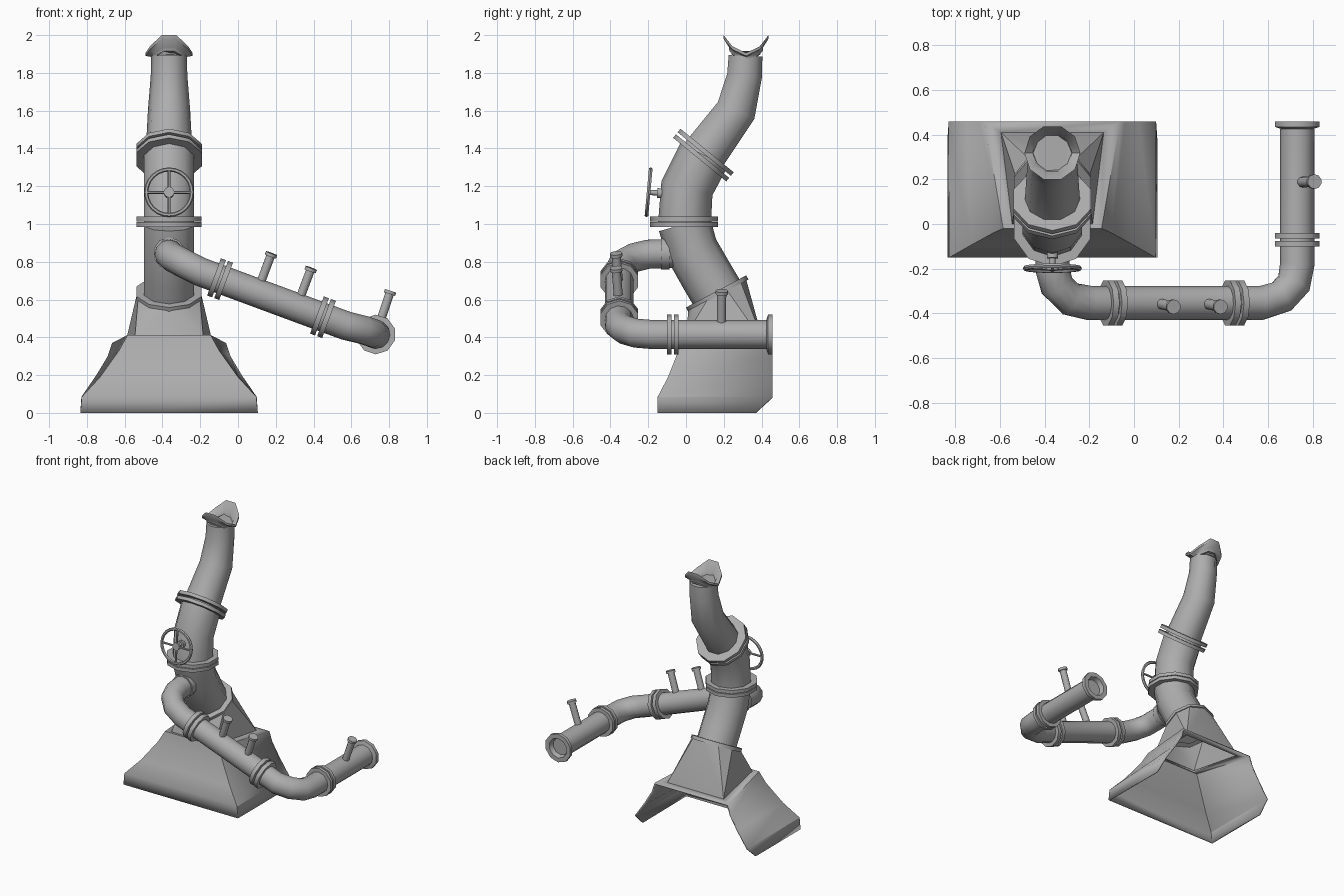
import bpy, bmesh, math
from mathutils import Vector as V

if "Cube" in bpy.data.objects:
    bpy.data.objects.remove(bpy.data.objects["Cube"], do_unlink=True)

metal = bpy.data.materials.new("grey_metal")
metal.use_nodes = True
GREY = (0.42, 0.42, 0.42, 1)
metal.diffuse_color = GREY
metal.node_tree.nodes["Principled BSDF"].inputs["Base Color"].default_value = GREY
CX = -0.365      # axis of the main stack
SIDES = 10


def finish(name, bm, angle=40):
    bmesh.ops.recalc_face_normals(bm, faces=bm.faces)
    me = bpy.data.meshes.new(name)
    bm.to_mesh(me)
    bm.free()
    ob = bpy.data.objects.new(name, me)
    bpy.context.collection.objects.link(ob)
    me.materials.append(metal)
    bpy.ops.object.select_all(action='DESELECT')
    bpy.context.view_layer.objects.active = ob
    ob.select_set(True)
    bpy.ops.object.shade_smooth_by_angle(angle=math.radians(angle))
    return ob


def loft(name, rings, caps=True, loop=False, angle=40):
    bm = bmesh.new()
    vs = [[bm.verts.new(p) for p in r] for r in rings]
    n = len(vs[0])
    pairs = list(zip(vs, vs[1:])) + ([(vs[-1], vs[0])] if loop else [])
    for a, b in pairs:
        for i in range(n):
            j = (i + 1) % n
            bm.faces.new((a[i], a[j], b[j], b[i]))
    if caps and not loop:
        bm.faces.new(vs[0])
        bm.faces.new(vs[-1])
    return finish(name, bm, angle)


def ring(c, t, r, u=V((1, 0, 0)), turn=90, n=SIDES):
    t = V(t).normalized()
    u = (u - t * u.dot(t)).normalized()
    v = t.cross(u)
    angs = [math.radians(turn) + math.tau * i / n for i in range(n)]
    return [V(c) + (u * math.cos(a) + v * math.sin(a)) * r for a in angs]


def tube(name, path, radii, u=V((1, 0, 0)), turn=90, n=SIDES):
    path = [V(p) for p in path]
    if not isinstance(radii, list):
        radii = [radii] * len(path)
    rings = []
    for i, p in enumerate(path):
        a, b = path[max(i - 1, 0)], path[min(i + 1, len(path) - 1)]
        t = V((0, 0, 0))
        if i > 0:
            t += (p - a).normalized()
        if i < len(path) - 1:
            t += (b - p).normalized()
        t.normalize()
        u = (u - t * u.dot(t)).normalized()   # carry the frame along the path
        rings.append(ring(p, t, radii[i], u, turn, n))
    return loft(name, rings)


def disc(name, c, t, r, thick, u=V((1, 0, 0)), n=SIDES):
    h = V(t).normalized() * thick / 2
    return loft(name, [ring(V(c) + h * s, t, r, u, 90, n) for s in (-1, 1)])


def flange_pair(name, c, t, r, thick, gap, u=V((1, 0, 0))):
    t = V(t).normalized()
    for s, side in ((-1, "lower"), (1, "upper")):
        disc(f"{name}_{side}", V(c) + t * s * (thick + gap) / 2, t, r, thick, u)


# Base: three sloping walls, open at the back and below
levels = [  # z, front half width, front y, back half width, back y, back z
    (0.0, 0.47, -0.15, 0.47, 0.37, 0.0),
    (0.085, 0.462, -0.15, 0.464, 0.458, 0.085),
    (0.19, 0.365, -0.095, 0.385, 0.458, 0.2),
    (0.33, 0.265, -0.04, 0.325, 0.458, 0.3),
    (0.412, 0.22, -0.02, 0.302, 0.458, 0.37)]
bm = bmesh.new()
rows = [[bm.verts.new((CX + x, y, z)) for x, y, z in
         ((-bw, by, bz), (-fw, fy, fz), (fw, fy, fz), (bw, by, bz))]
        for fz, fw, fy, bw, by, bz in levels]
for a, b in zip(rows, rows[1:]):
    for i in range(3):
        bm.faces.new((a[i], a[i + 1], b[i + 1], b[i]))
# Top plate with an opening under the hood
foot = [V((CX + x, y, z)) for x, y, z in
        ((-0.23, 0.41, 0.374), (-0.18, 0.0, 0.411), (0.18, 0.0, 0.411), (0.23, 0.41, 0.374))]
hole = [bm.verts.new(p) for p in foot]
for i in range(4):
    j = (i + 1) % 4
    bm.faces.new((rows[-1][i], rows[-1][j], hole[j], hole[i]))
base = finish("base_skirt", bm, 30)
wall = base.modifiers.new("wall", 'SOLIDIFY')
wall.thickness = 0.012
wall.offset = -1

# Hood: square foot to tilted round neck
neck_c, neck_t = V((CX, 0.165, 0.632)), V((0, -0.47, 0.88))
bm = bmesh.new()
low = [bm.verts.new(p) for p in foot]
top = [bm.verts.new(p) for p in ring(neck_c, neck_t, 0.172)]
bmesh.ops.convex_hull(bm, input=low + top)
ends = [f for f in bm.faces if all(v in low for v in f.verts) or all(v in top for v in f.verts)]
bmesh.ops.delete(bm, geom=ends, context='FACES_ONLY')
finish("hood", bm, 35)
disc("hood_collar", neck_c, neck_t, 0.181, 0.025)

# Main stack in three bent sections
def stack(pts):
    return [(CX, y, z) for y, z in pts]

tube("lower_stack", stack([(0.175, 0.615), (0.11, 0.725), (0.03, 0.865), (-0.008, 1.0)]), 0.14)
flange_pair("stack_flange", (CX, -0.01, 1.012), (0, 0, 1), 0.18, 0.025, 0.005)
tube("middle_stack", stack([(-0.008, 1.0), (0.005, 1.19), (0.095, 1.365)]), 0.14)
flange_pair("tilted_flange", (CX, 0.092, 1.365), (0, 0.63, 0.77), 0.182, 0.024, 0.014)
tube("upper_stack", stack([(0.085, 1.355), (0.265, 1.6), (0.31, 1.785), (0.315, 1.89)]),
     [0.125, 0.112, 0.097, 0.094], turn=0)

# Flared saddle-shaped mouth
def mouth_ring(r, z, rise):
    return [V((p.x, p.y, z + rise * ((p.y - 0.318) / r) ** 2))
            for p in ring((CX, 0.318, z), (0, 0, 1), r, turn=0)]

loft("stack_mouth", [mouth_ring(*a) for a in (
    (0.093, 1.87, 0.05), (0.095, 1.885, 0.055), (0.125, 1.89, 0.1),
    (0.125, 1.905, 0.105), (0.088, 1.895, 0.055), (0.08, 1.87, 0.03))])

# Hand wheel on the middle stack
wc, wt = V((CX, -0.198, 1.168)), V((0, -0.995, 0.09)).normalized()
rim = []
for p in ring(wc, wt, 0.121, n=24):
    out = (p - wc).normalized()
    rim.append([p + (out * math.cos(a) + wt * math.sin(a)) * 0.011
                for a in (math.tau * k / 6 for k in range(6))])
loft("wheel_rim", rim, loop=True)
for k, p in enumerate(ring(wc, wt, 0.12, n=4)):
    tube(f"wheel_spoke_{k + 1}", [wc, p], 0.008, u=wt, n=6)
tube("wheel_axle", [(CX, -0.1, 1.16), wc + wt * 0.005], 0.014)
disc("wheel_hub", wc, wt, 0.028, 0.018)
disc("axle_collar", (CX, -0.14, 1.163), wt, 0.026, 0.025)

# Side pipe: out of the stack, sloping sideways, then to the back
slope = V((1, 0, -0.37)).normalized()
def on_slope(x):
    return V((x, -0.353, 0.71 - 0.37 * (x + 0.1)))

tube("side_pipe", [(CX, -0.06, 0.845), (CX, -0.2, 0.84), (-0.345, -0.275, 0.822), (-0.285, -0.335, 0.79),
                   on_slope(-0.2), on_slope(0.57), (0.66, -0.325, 0.44), (0.715, -0.265, 0.422),
                   (0.73, -0.18, 0.415), (0.73, 0.425, 0.415)], 0.077, n=12)
disc("side_pipe_collar", (CX, -0.11, 0.845), (0, 1, 0), 0.085, 0.045)
for name, x in (("near", -0.095), ("far", 0.45)):
    flange_pair(f"{name}_pipe_flange", on_slope(x), slope, 0.105, 0.028, 0.012, V((0, 1, 0)))
flange_pair("back_pipe_flange", (0.73, -0.07, 0.415), (0, 1, 0), 0.105, 0.024, 0.012)
loft("pipe_end_ring", [ring((0.73, y, 0.415), (0, 1, 0), r) for r, y in
                       ((0.06, 0.42), (0.105, 0.434), (0.105, 0.458), (0.072, 0.458))], loop=True)

# Capped vent stubs
lean = V((0.35, -0.08, 0.94)).normalized()
stubs = [(on_slope(0.1), lean, 0.215), (on_slope(0.31), lean, 0.215),
         (V((0.73, 0.187, 0.415)), V((0.32, 0.01, 0.95)).normalized(), 0.235)]
for k, (p, d, length) in enumerate(stubs):
    tube(f"vent_stub_{k + 1}", [p, p + d * length], 0.024)
    disc(f"vent_cap_{k + 1}", p + d * length, d, 0.033, 0.018)
